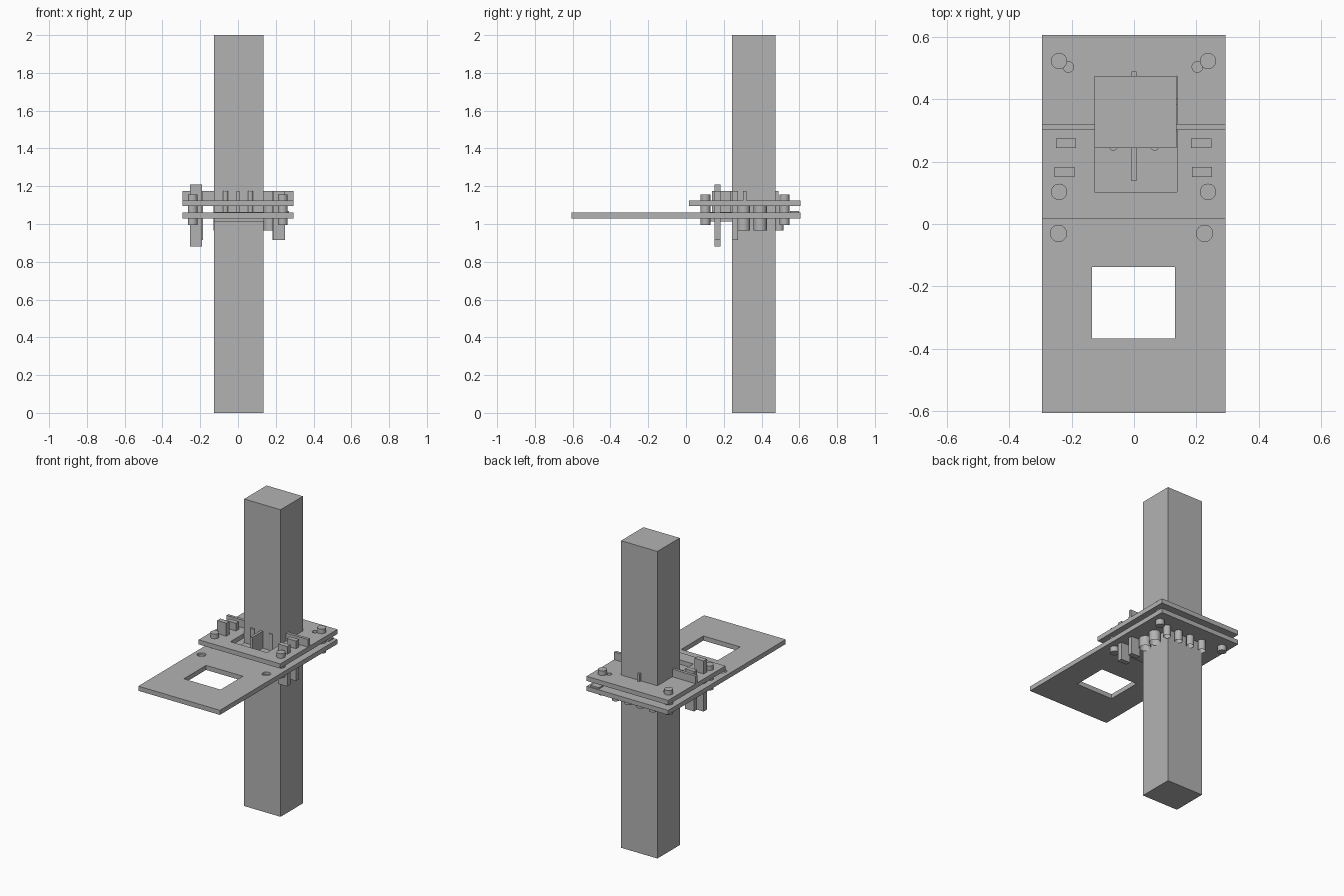
import bpy, bmesh
from mathutils import Vector

cube = bpy.data.objects.get("Cube")
if cube:
    bpy.data.objects.remove(cube, do_unlink=True)

grey = bpy.data.materials.new("plain_grey")
grey.use_nodes = True
COLOUR = (0.45, 0.45, 0.45, 1)
grey.diffuse_color = COLOUR
grey.node_tree.nodes["Principled BSDF"].inputs["Base Color"].default_value = COLOUR


def finish(name, bm):
    mesh = bpy.data.meshes.new(name)
    bm.to_mesh(mesh)
    bm.free()
    mesh.materials.append(grey)
    ob = bpy.data.objects.new(name, mesh)
    bpy.context.collection.objects.link(ob)
    return ob


def box(name, x, y, z):
    bm = bmesh.new()
    bmesh.ops.create_cube(bm, size=1)
    for v in bm.verts:
        v.co = Vector([(r[0] + r[1]) / 2 + c * (r[1] - r[0]) for c, r in zip(v.co, (x, y, z))])
    return finish(name, bm)


def cylinder(name, x, y, r, z, hollow=False):
    bm = bmesh.new()
    bmesh.ops.create_cone(bm, cap_ends=True, segments=32, radius1=r, radius2=r, depth=z[1] - z[0])
    bmesh.ops.translate(bm, verts=bm.verts, vec=(x, y, (z[0] + z[1]) / 2))
    if hollow:
        # open the lower end into a bore
        bm.normal_update()
        base = [f for f in bm.faces if f.normal.z < -0.9]
        bmesh.ops.inset_region(bm, faces=base, thickness=r * 0.3)
        bmesh.ops.translate(bm, verts=base[0].verts, vec=(0, 0, (z[1] - z[0]) * 0.8))
    for f in bm.faces:
        f.smooth = abs(f.normal.z) < 0.5
    ob = finish(name, bm)
    bpy.ops.object.select_all(action='DESELECT')
    ob.select_set(True)
    bpy.context.view_layer.objects.active = ob
    bpy.ops.object.shade_smooth_by_angle()
    return ob


def cut(target, cutter):
    mod = target.modifiers.new("cut", 'BOOLEAN')
    mod.object = cutter
    mod.operation = 'DIFFERENCE'
    mod.solver = 'EXACT'
    cutter.hide_render = True
    cutter.hide_set(True)


POST_X, POST_Y = (-0.126, 0.136), (0.244, 0.474)
LOW, HIGH = (1.03, 1.06), (1.095, 1.125)
THROUGH = (0.9, 1.3)

# Square post
box("post", POST_X, POST_Y, (0, 2))

# Long lower plate with a window, post opening and two shallow sockets
lower = box("lower_plate", (-0.295, 0.293), (-0.605, 0.605), LOW)
cut(lower, box("window_cutter", (-0.134, 0.131), (-0.366, -0.137), THROUGH))
cut(lower, box("lower_post_cutter", POST_X, POST_Y, THROUGH))
for x in (-0.242, 0.226):
    cut(lower, cylinder("socket_cutter", x, -0.03, 0.026, (1.045, 1.2)))

# Short upper plate with a long opening around the post and two small holes
upper = box("upper_plate", (-0.295, 0.293), (0.016, 0.605), HIGH)
cut(upper, box("upper_post_cutter", (-0.126, 0.138), (0.102, 0.474), THROUGH))
for x in (-0.21, 0.203):
    cut(upper, cylinder("small_hole_cutter", x, 0.503, 0.017, THROUGH))

# Spacer block below the opening
box("spacer_block", (-0.126, 0.138), (0.102, 0.244), (1.012, 1.064))

# Corner bolts
for x in (-0.24, 0.237):
    for y in (0.103, 0.522):
        cylinder("corner_bolt", x, y, 0.026, (0.995, 1.155))

# Flat pegs through both plates
for x in (-0.255, 0.185):
    z = (0.88, 1.21) if x < 0 else (0.915, 1.175)
    box("front_peg", (x, x + 0.065), (0.15, 0.182), z)
for x in (-0.25, 0.183):
    box("rear_peg", (x, x + 0.065), (0.243, 0.274), (0.915, 1.175))

# Upright strips beside the post
for x in ((-0.295, POST_X[0]), (POST_X[1], 0.293)):
    box("side_strip", x, (0.302, 0.321), (HIGH[1], 1.175))

# Middle fins and rods against the post
box("front_fin", (-0.008, 0.008), (0.137, 0.244), (1.03, 1.175))
box("rear_fin", (-0.008, 0.008), (0.474, 0.489), (1.06, 1.175))
for x in (-0.066, 0.066):
    cylinder("front_rod", x, 0.249, 0.014, (1.03, 1.175))

# Open tubes hanging along the back and one side
for x in (-0.107, -0.018, 0.071, 0.16):
    cylinder("rear_tube", x, 0.494, 0.023, (0.965, HIGH[0]), hollow=True)
for y in (0.305, 0.393):
    cylinder("side_tube", 0.17, y, 0.035, (0.965, HIGH[0]), hollow=True)

# Small pad at the rear corner
box("corner_pad", (0.21, 0.27), (0.55, 0.598), (LOW[1], 1.07))
